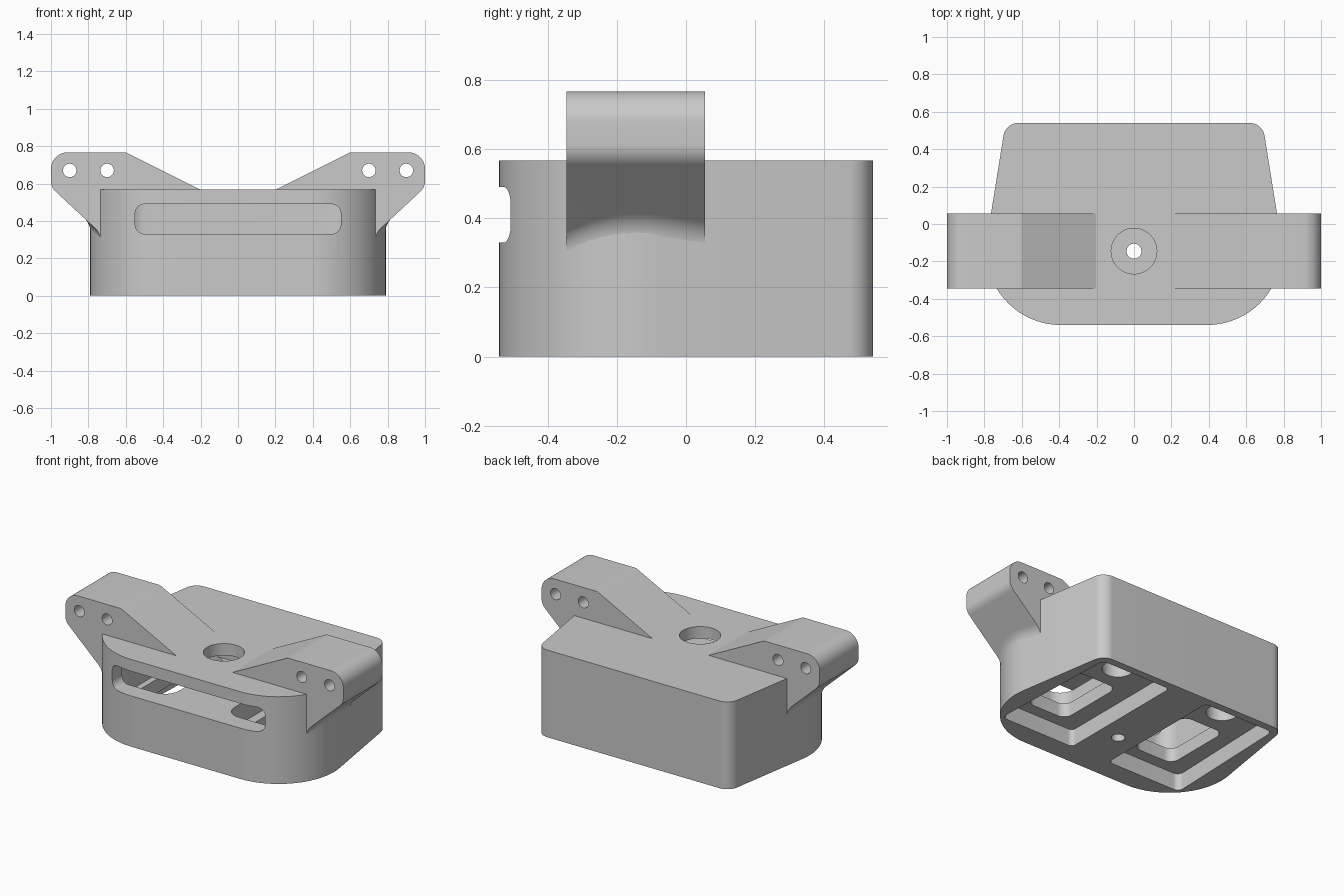
import bpy, bmesh, math
from mathutils import Vector

cube = bpy.data.objects.get("Cube")
if cube:
    bpy.data.objects.remove(cube, do_unlink=True)

grey = bpy.data.materials.new("plain grey")
grey.use_nodes = True
GREY = (0.59, 0.59, 0.59, 1)
grey.diffuse_color = GREY
grey.node_tree.nodes["Principled BSDF"].inputs["Base Color"].default_value = GREY


def rounded(corners, steps=12):
    """Outline from (x, y, radius) corners, each replaced by a tangent arc."""
    out = []
    for i, (x, y, r) in enumerate(corners):
        p = Vector((x, y))
        if r == 0:
            out.append(p)
            continue
        a = (Vector(corners[i - 1][:2]) - p).normalized()
        b = (Vector(corners[(i + 1) % len(corners)][:2]) - p).normalized()
        half = a.angle(b) / 2
        centre = p + (a + b).normalized() * (r / math.sin(half))
        start = p + a * (r / math.tan(half)) - centre
        end = p + b * (r / math.tan(half)) - centre
        sweep = start.angle_signed(end)
        for k in range(steps + 1):
            t = -sweep * k / steps
            c, s = math.cos(t), math.sin(t)
            out.append(centre + Vector((start.x * c - start.y * s,
                                        start.x * s + start.y * c)))
    return out


def box(x0, x1, y0, y1, r):
    """Rounded rectangle outline."""
    return rounded([(x0, y0, r), (x1, y0, r), (x1, y1, r), (x0, y1, r)])


def circle(x, y, r, n=40):
    return [Vector((x + r * math.cos(math.tau * k / n),
                    y + r * math.sin(math.tau * k / n))) for k in range(n)]


def loft(name, sections, axis="z", side=1):
    """Skin (height, outline) sections along z, or along y for x-z outlines."""
    bm = bmesh.new()
    place = (lambda p, h: (p.x * side, p.y, h)) if axis == "z" else (lambda p, h: (p.x * side, h, p.y))
    rings = [[bm.verts.new(place(p, h)) for p in outline] for h, outline in sections]
    bm.faces.new(rings[0])
    bm.faces.new(rings[-1])
    for low, high in zip(rings, rings[1:]):
        for i in range(len(low)):
            bm.faces.new((low[i - 1], low[i], high[i], high[i - 1]))
    bmesh.ops.recalc_face_normals(bm, faces=bm.faces)
    mesh = bpy.data.meshes.new(name)
    bm.to_mesh(mesh)
    bm.free()
    mesh.materials.append(grey)
    obj = bpy.data.objects.new(name, mesh)
    bpy.context.collection.objects.link(obj)
    return obj


def prism(name, outline, low, high, axis="z", side=1):
    return loft(name, [(low, outline), (high, outline)], axis, side)


def select(obj):
    bpy.ops.object.select_all(action="DESELECT")
    obj.select_set(True)
    bpy.context.view_layer.objects.active = obj


def cut(obj, cutters):
    for cutter in cutters:
        select(obj)
        mod = obj.modifiers.new("cut", "BOOLEAN")
        mod.operation = "DIFFERENCE"
        mod.solver = "EXACT"
        mod.object = cutter
        bpy.ops.object.modifier_apply(modifier=mod.name)
        bpy.data.objects.remove(cutter, do_unlink=True)


def finish(obj):
    select(obj)
    bpy.ops.object.shade_smooth_by_angle(angle=math.radians(30))


# Housing: tapered plan with broad front corners
HEIGHT, CEILING = 0.567, 0.11
SLOT_FLOOR, SLOT_TOP, SLOT_BACK = 0.33, 0.49, 0.2
HOLE_Y = -0.145
body = prism("housing", rounded([(-0.86, -0.54, 0.4), (0.86, -0.54, 0.4),
                                 (0.687, 0.54, 0.08), (-0.687, 0.54, 0.08)], 20), 0, HEIGHT)

# Front slot, round top opening into it and screw hole
cutters = [
    prism("slot_cutter", box(-0.55, 0.55, SLOT_FLOOR, SLOT_TOP, 0.05), -0.7, SLOT_BACK - 0.1, "y"),
    prism("slot_back_cutter", box(-0.6, 0.6, -0.42, SLOT_BACK, 0.1), SLOT_FLOOR, SLOT_TOP),
    prism("top_opening_cutter", circle(0, HOLE_Y, 0.122), SLOT_TOP - 0.05, 0.7),
    prism("screw_cutter", circle(0, HOLE_Y, 0.04), -0.1, 0.4),
]
# Underside recesses, chambers below the slot, their openings and round sockets
for side in (-1, 1):
    cutters += [
        prism("recess_cutter", rounded([(0.14, -0.4, 0.03), (0.68, -0.4, 0.04),
                                        (0.65, 0.49, 0.04), (0.14, 0.49, 0.03)]),
              -0.1, CEILING, side=side),
        prism("chamber_cutter", box(0.2, 0.6, -0.42, SLOT_BACK, 0.1), 0.2, 0.4, side=side),
        prism("opening_cutter", box(0.26, 0.56, -0.32, 0.15, 0.06), 0.05, 0.3, side=side),
        prism("socket_cutter", circle(0.4, 0.33, 0.095), 0.05, 0.25, side=side),
    ]
cut(body, cutters)
finish(body)


def wall_x(y):
    """Half width of the housing at depth y, just under its surface."""
    if y > -0.077:
        return 0.764 + 0.16 * (0.055 - y)
    return 0.389 + math.sqrt(0.16 - (y + 0.14) ** 2)


def arm_section(y):
    """Arm profile whose underside blends into the housing wall."""
    x = wall_x(y)
    return rounded([(0.2, HEIGHT - 0.001, 0), (0.6, 0.767, 0.04), (1.0, 0.767, 0.09),
                    (1.0, 0.58, 0.08), (x, 0.58 - 0.93 * (1.0 - x), 0.1),
                    (x, 0.22, 0), (x - 0.04, 0.22, 0), (0.62, 0.54, 0)])


# Mounting arms with two cross holes each
ARM_FRONT, ARM_BACK, SLICES = -0.345, 0.055, 16
depths = [ARM_FRONT + (ARM_BACK - ARM_FRONT) * k / SLICES for k in range(SLICES + 1)]
for side, label in ((1, "left"), (-1, "right")):
    arm = loft(label + "_mounting_arm", [(y, arm_section(y)) for y in depths], "y", side)
    cut(arm, [prism("arm_hole_cutter", circle(x, 0.67, 0.036), -0.5, 0.2, "y", side)
              for x in (0.7, 0.9)])
    finish(arm)
